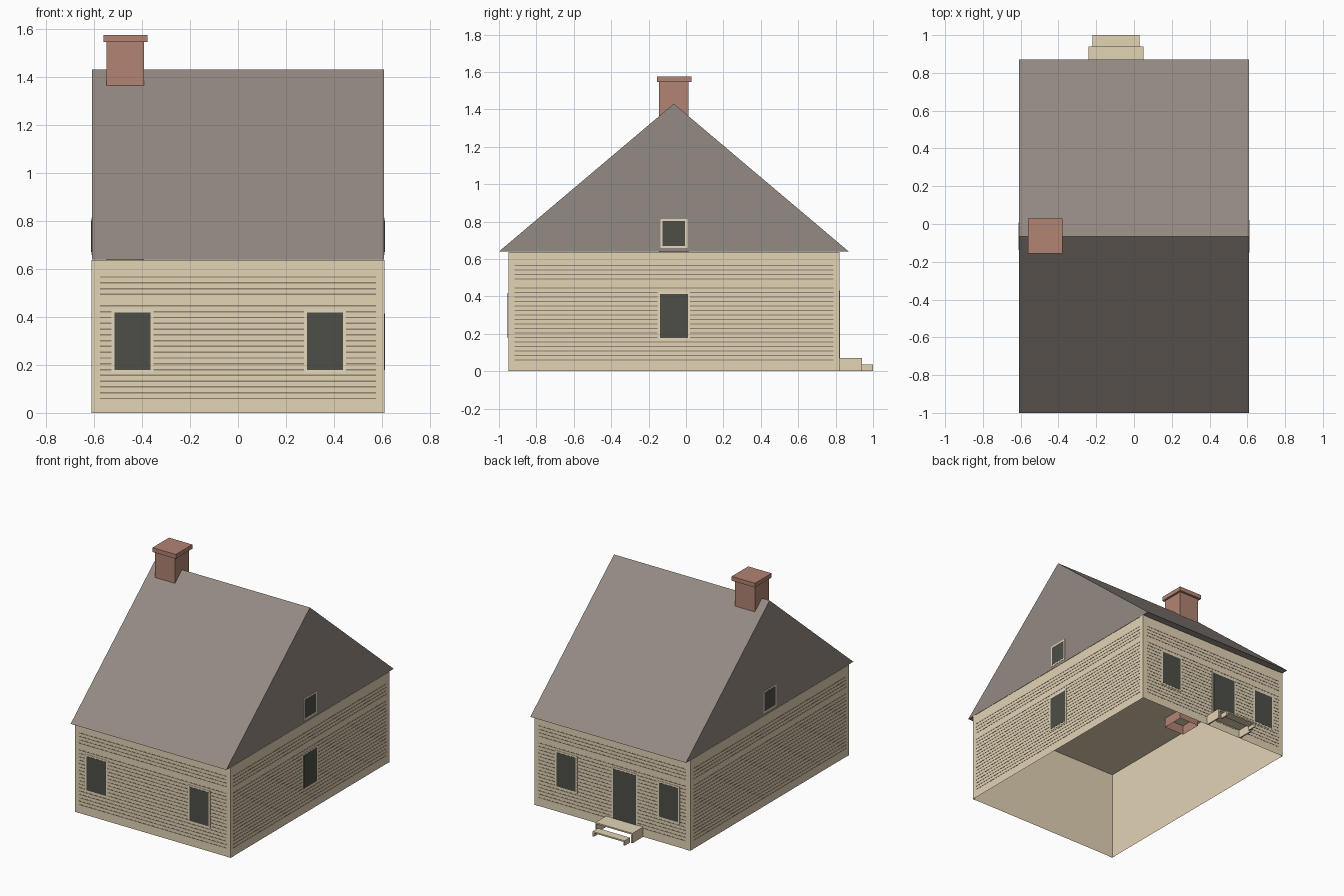
import bpy, bmesh

cube = bpy.data.objects.get("Cube")
if cube:
    bpy.data.objects.remove(cube, do_unlink=True)


def make_material(name, rgb):
    linear = [((c / 255 + 0.055) / 1.055) ** 2.4 for c in rgb] + [1]
    mat = bpy.data.materials.new(name)
    mat.use_nodes = True
    mat.diffuse_color = linear
    mat.node_tree.nodes["Principled BSDF"].inputs["Base Color"].default_value = linear
    return mat


BEIGE = make_material("beige_wall", (226, 211, 181))
TRIM = make_material("pale_trim", (230, 216, 188))
SHADOW = make_material("siding_taupe", (146, 134, 115))
ROOF = make_material("roof_grey_brown", (148, 138, 130))
BRICK = make_material("brick_red", (177, 131, 115))
GLASS = make_material("dark_glass", (78, 78, 72))


def finish(name, bm, mat):
    bmesh.ops.recalc_face_normals(bm, faces=bm.faces)
    mesh = bpy.data.meshes.new(name)
    bm.to_mesh(mesh)
    bm.free()
    mesh.materials.append(mat)
    obj = bpy.data.objects.new(name, mesh)
    bpy.context.collection.objects.link(obj)
    return obj


def add_box(bm, xs, ys, zs, open_bottom=False):
    verts = bmesh.ops.create_cube(bm, size=1)["verts"]
    for v in verts:
        v.co = [r[0] if c < 0 else r[1] for c, r in zip(v.co, (xs, ys, zs))]
    if open_bottom:
        low = min(bm.faces, key=lambda f: f.calc_center_median().z)
        bmesh.ops.delete(bm, geom=[low], context="FACES_ONLY")


def box(name, xs, ys, zs, mat, open_bottom=False):
    bm = bmesh.new()
    add_box(bm, xs, ys, zs, open_bottom)
    return finish(name, bm, mat)


W, FRONT, BACK, EAVE = 0.608, -0.95, 0.82, 0.64
RIDGE_Y, RIDGE_Z = -0.065, 1.43
GAP = 0.001  # keeps plates clear of the wall sheet


def on_wall(side, u, depth):
    """Turn a span along a wall into x and y ranges of a thin plate."""
    if side == "front":
        return u, (FRONT - depth, FRONT - GAP)
    if side == "back":
        return u, (BACK + GAP, BACK + depth)
    if side == "left":
        return (W + GAP, W + depth), u
    return (-W - depth, -W - GAP), u


# Wall shell, open underneath
box("house_walls", (-W, W), (FRONT, BACK), (0, EAVE - 0.002), BEIGE, open_bottom=True)

# Gabled roof prism
bm = bmesh.new()
ends = [[bm.verts.new((x, y, z)) for y, z in
         ((-1, EAVE), (0.87, EAVE), (RIDGE_Y, RIDGE_Z))] for x in (-W, W)]
for end in ends:
    bm.faces.new(end)
for i in range(3):
    j = (i + 1) % 3
    bm.faces.new((ends[0][i], ends[0][j], ends[1][j], ends[1][i]))
finish("roof", bm, ROOF)

# Siding lines and corner boards on each wall
for side in ("front", "back", "left", "right"):
    lo, hi = (-W, W) if side in ("front", "back") else (FRONT, BACK)
    bm = bmesh.new()
    for row in range(22):
        if row != 17:
            z = 0.06 + 0.0241 * row
            add_box(bm, *on_wall(side, (lo + 0.032, hi - 0.032), 0.002),
                    (z - 0.003, z + 0.003))
    finish(side + "_siding_lines", bm, SHADOW)
    bm = bmesh.new()
    for u in ((lo, lo + 0.028), (hi - 0.028, hi)):
        add_box(bm, *on_wall(side, u, 0.002), (0, EAVE - 0.002))
    finish(side + "_corner_boards", bm, BEIGE)


# Windows and door: a frame plate with a pane in front of it
def opening(name, side, center, width, z0, z1, rim=0.012):
    h = width / 2
    box(name + "_frame", *on_wall(side, (center - h - rim, center + h + rim), 0.003),
        (max(z0 - rim, 0.05), z1 + rim), TRIM)
    box(name + "_pane", *on_wall(side, (center - h, center + h), 0.004), (z0, z1), GLASS)


for side in ("front", "back"):
    for tag, x in (("a", -0.44), ("b", 0.362)):
        opening(f"{side}_window_{tag}", side, x, 0.15, 0.178, 0.418)
for side in ("left", "right"):
    opening(side + "_attic_window", side, RIDGE_Y, 0.12, 0.67, 0.802)
opening("left_window", "left", RIDGE_Y, 0.15, 0.178, 0.414)
opening("back_door", "back", -0.095, 0.18, 0.065, 0.42)

# Chimney, hanging a little below the ceiling
box("chimney_stack", (-0.548, -0.392), (-0.144, 0.014), (0.57, 1.55), BRICK, open_bottom=True)
box("chimney_cap", (-0.56, -0.378), (-0.155, 0.03), (1.545, 1.575), BRICK)


# Open-fronted steps: a tread on two side panels
def step(name, x0, x1, y0, y1, top, t=0.01):
    bm = bmesh.new()
    add_box(bm, (x0, x1), (y0, y1), (top - t, top))
    for a in (x0, x1 - t):
        add_box(bm, (a, a + t), (y0, y1), (0, top - t))
    finish(name, bm, BEIGE)


step("upper_step", -0.24, 0.05, BACK, 0.94, 0.07)
step("lower_step", -0.22, 0.03, 0.94, 1.0, 0.035)
